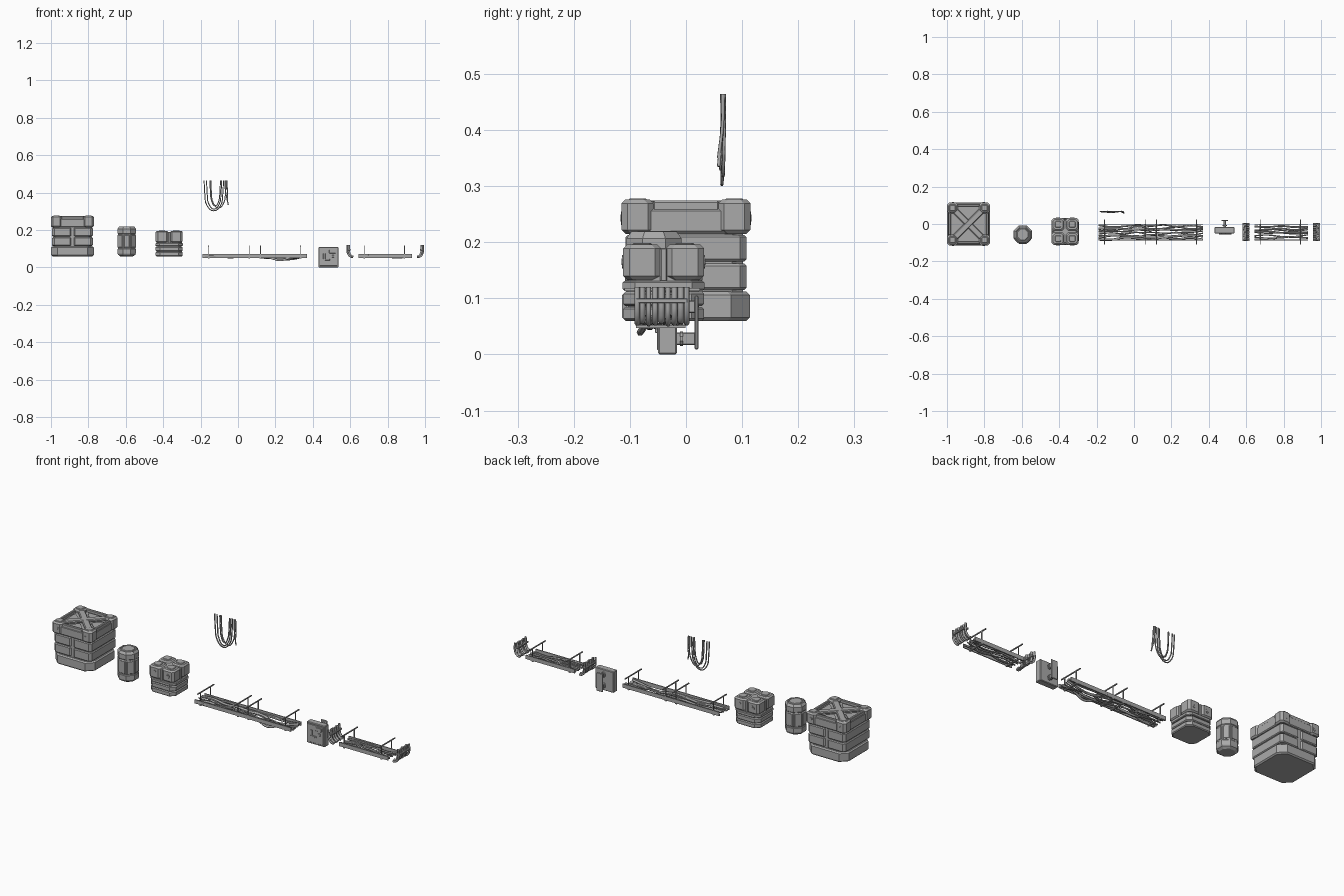
import bpy, bmesh, math, random
from mathutils import Vector, Matrix

if "Cube" in bpy.data.objects:
    bpy.data.objects.remove(bpy.data.objects["Cube"])
random.seed(4)

GREY = bpy.data.materials.new('dark_grey')
GREY.diffuse_color = (.4, .4, .4, 1)
GREY.use_nodes = True
GREY.node_tree.nodes["Principled BSDF"].inputs["Base Color"].default_value = GREY.diffuse_color


def obj_from_bm(name, bm):
    bmesh.ops.recalc_face_normals(bm, faces=bm.faces)
    me = bpy.data.meshes.new(name)
    bm.to_mesh(me)
    bm.free()
    me.materials.append(GREY)
    ob = bpy.data.objects.new(name, me)
    bpy.context.collection.objects.link(ob)
    return ob


def loft(name, rings):
    """Skin a stack of equal-length point rings and cap both ends."""
    bm = bmesh.new()
    vs = [[bm.verts.new(p) for p in r] for r in rings]
    n = len(rings[0])
    for a, b in zip(vs, vs[1:]):
        for i in range(n):
            bm.faces.new((a[i], a[(i + 1) % n], b[(i + 1) % n], b[i]))
    bm.faces.new(vs[0][::-1])
    bm.faces.new(vs[-1])
    return obj_from_bm(name, bm)


def cut_rect(cx, cy, hx, hy, c, z):
    """Rectangle with cut corners."""
    pts = [(hx, -hy + c), (hx, hy - c), (hx - c, hy), (-hx + c, hy),
           (-hx, hy - c), (-hx, -hy + c), (-hx + c, -hy), (hx - c, -hy)]
    return [(cx + x, cy + y, z) for x, y in pts]


def slab(name, cx, cy, hx, hy, z0, z1, c=.015, e=.004):
    """Cut-corner block with chamfered top and bottom edges."""
    return loft(name, [cut_rect(cx, cy, hx - i, hy - i, c, z) for i, z in
                       ((e, z0), (0, z0 + e), (0, z1 - e), (e, z1))])


def box(name, c, s, bevel=0, rot=0):
    bm = bmesh.new()
    bmesh.ops.create_cube(bm, size=1, matrix=Matrix.Diagonal((*s, 1)))
    if bevel:
        bmesh.ops.bevel(bm, geom=bm.edges[:], offset=bevel, segments=1, affect='EDGES')
    ob = obj_from_bm(name, bm)
    ob.location = c
    ob.rotation_euler.z = rot
    return ob


def disc(name, c, r, depth, n=10):
    """Short cylinder whose axis runs along y."""
    bm = bmesh.new()
    bmesh.ops.create_cone(bm, cap_ends=True, segments=n, radius1=r, radius2=r, depth=depth,
                          matrix=Matrix.Rotation(math.pi / 2, 4, 'X'))
    ob = obj_from_bm(name, bm)
    ob.location = c
    return ob


def cable(name, pts, r):
    cu = bpy.data.curves.new(name, 'CURVE')
    cu.dimensions = '3D'
    cu.bevel_depth, cu.bevel_resolution, cu.resolution_u = r, 1, 4
    cu.use_fill_caps = True
    sp = cu.splines.new('BEZIER')
    sp.bezier_points.add(len(pts) - 1)
    for bp, p in zip(sp.bezier_points, pts):
        bp.co = p
        bp.handle_left_type = bp.handle_right_type = 'AUTO'
    cu.materials.append(GREY)
    ob = bpy.data.objects.new(name, cu)
    bpy.context.collection.objects.link(ob)


# Large crate: base, stacked wall courses, capped corners, cross-braced lid
X = -.885
slab('large_crate_base', X, 0, .114, .114, .06, .112, .034, .006)
slab('large_crate_core', X, 0, .102, .102, .1, .258, .02)
for z0, z1 in ((.115, .162), (.166, .213)):
    for sx in (-1, 1):
        slab('large_crate_course', X + sx * .055, 0, .0535, .108, z0, z1, .012)
slab('large_crate_lid', X, 0, .109, .109, .216, .26, .02)
for sx in (-1, 1):
    for sy in (-1, 1):
        slab('large_crate_corner', X + sx * .086, sy * .086, .029, .029, .215, .276, .011, .007)
        slab('large_crate_corner_pad', X + sx * .086, sy * .086, .016, .016, .272, .278, .005, .002)
        disc('large_crate_bolt', (X + sx * .082, sy * .114, .243), .012, .003)
        disc('large_crate_bolt_core', (X + sx * .082, sy * .1145, .243), .006, .004)
for k in range(4):
    a = k * math.pi / 2
    u, v = Vector((math.cos(a), math.sin(a), 0)), Vector((-math.sin(a), math.cos(a), 0))
    box('large_crate_lid_edge', Vector((X, 0, .264)) + u * .1, (.014, .118, .02), .003, a)
    tri = [(.042, -.006), (.084, -.042), (.084, .042), (.042, .006)]
    loft('large_crate_lid_panel',
         [[Vector((X, 0, z)) + u * p + v * q for p, q in tri] for z in (.258, .264)])
for s in (-1, 1):
    box('large_crate_brace', (X, 0, .267 + s * .0005), (.2, .034, .014), .004, s * math.pi / 4)

# Octagonal barrel with grooved bands and raised side staves
BX, BY = -.595, -.057
prof = [(.036, .06), (.048, .068), (.051, .076), (.051, .098), (.048, .101), (.048, .105),
        (.050, .108), (.050, .172), (.048, .175), (.048, .179), (.051, .182), (.051, .207),
        (.042, .219), (.038, .219), (.036, .216)]
loft('barrel', [[(BX + r * math.cos(math.pi / 8 + i * math.pi / 4) * 1.04,
                  BY + r * math.sin(math.pi / 8 + i * math.pi / 4) * 1.04, z)
                 for i in range(8)] for r, z in prof])
for i in range(8):
    a = i * math.pi / 4
    box('barrel_stave', (BX + .046 * math.cos(a), BY + .046 * math.sin(a), .14),
        (.008, .03, .066), .002, a)
slab('barrel_cap', BX, BY, .032, .032, .212, .22, .018, .003)

# Small crate: stepped base, belt, and four lid blocks
SX, SY = -.368, -.04
slab('small_crate_base', SX, SY, .072, .072, .06, .085, .022)
slab('small_crate_wall', SX, SY, .072, .072, .086, .112, .022)
slab('small_crate_belt', SX, SY, .073, .073, .114, .131, .022, .003)
slab('small_crate_core', SX, SY, .063, .063, .07, .19, .015)
for sx in (-1, 1):
    for sy in (-1, 1):
        x, y = SX + sx * .038, SY + sy * .038
        slab('small_crate_block', x, y, .034, .034, .133, .196, .011, .007)
        slab('small_crate_block_pad', x, y, .017, .017, .193, .199, .005, .002)
        disc('small_crate_bolt', (x, SY + sy * .072, .165), .012, .004)
        disc('small_crate_bolt_core', (x, SY + sy * .073, .165), .006, .004)
    box('small_crate_strap_y', (SX + sx * .065, SY, .16), (.008, .012, .06), .002)
    box('small_crate_strap_x', (SX, SY + sx * .065, .16), (.012, .008, .06), .002)


# Cable trays: side rails, hangers with posts, and loose cables
def tray(name, x0, x1, hangers, count, sag):
    mid, length = (x0 + x1) / 2, x1 - x0
    for y in (-.086, -.004):
        box(name + '_rail', (mid, y, .062), (length, .005, .02))
    for x in hangers:
        box(name + '_hanger_bar', (x, -.0425, .116), (.005, .135, .005))
        box(name + '_support', (x, -.045, .05), (.008, .088, .005))
        for y in (-.086, -.004):
            box(name + '_post', (x, y, .086), (.004, .004, .064))
    n = max(4, round(length / .07))
    for i in range(count):
        base = -.077 + .066 * i / (count - 1)
        pts = []
        for k in range(n + 1):
            t = k / n
            drop = sag * random.random() * math.exp(-((t - .75) / .15) ** 2)
            pts.append((x0 + length * t, base + random.uniform(-.008, .008),
                        .06 + random.uniform(-.006, .008) - drop))
        cable(name + '_cable', pts, random.choice((.0035, .0045, .006)))


tray('long_tray', -.19, .368, (-.157, .06, .12, .335), 9, .024)
tray('short_tray', .645, .93, (.675, .89), 9, .008)


# Tray end pieces: cables bending from horizontal to vertical
def cable_bend(name, foot, s):
    for i in range(7):
        y, r = -.078 + .0115 * i, (.006, .0045, .0055)[i % 3]
        d = (.006, .001, .003)[i % 3]
        cable(name, [(foot, y, .053 + d), (foot + s * .01, y, .055 + d),
                     (foot + s * (.026 - d), y, .07 + d), (foot + s * (.029 - d), y, .092),
                     (foot + s * (.029 - d), y, .12)], r)
    box(name + '_clamp', (foot + s * .026, -.043, .096), (.022, .092, .008), .001)
    for y in (-.087, .001):
        cable(name + '_rail', [(foot, y, .056), (foot + s * .014, y, .057),
                               (foot + s * .03, y, .078), (foot + s * .031, y, .12)], .005)


cable_bend('left_cable_bend', .616, -1)
cable_bend('right_cable_bend', .958, 1)

# Wall panel with raised fittings and a rear mount
box('panel_box', (.484, -.033, .055), (.106, .034, .11), .003)
box('panel_frame', (.484, -.05, .055), (.092, .004, .094), .0015)
box('panel_screen', (.504, -.0525, .085), (.034, .005, .018), .001)
box('panel_switch', (.461, -.0525, .06), (.012, .006, .03), .001)
box('panel_slot', (.478, -.0525, .042), (.026, .005, .008), .001)
box('panel_button', (.508, -.0525, .06), (.012, .006, .012), .001)
box('panel_mount_plate', (.485, .0185, .057), (.036, .007, .096), .002)
for z in (.028, .085):
    box('panel_mount_arm', (.485, 0, z), (.012, .036, .022), .002)
    disc('panel_mount_collar', (.485, -.008, z), .013, .006)

# Hanging loops of cable
for xl, xr, zb, y in ((-.181, -.078, .303, .066), (-.168, -.088, .312, .067), (-.15, -.094, .33, .064),
                      (-.145, -.064, .318, .068)):
    m, h = (xl + xr) / 2, (xr - xl) / 2
    cable('hanging_loop', [(xl, y, .464), (xl + .003, y, .4), (m - h * .7, y - .001, zb + .028),
                           (m, y - .002, zb), (m + h * .7, y - .001, zb + .028),
                           (xr - .003, y, .4), (xr, y, .464)], .003)
for x, e, z in ((-.07, -.052, .335), (-.06, -.056, .35)):
    cable('hanging_end', [(x, .066, .464), (x + .003, .065, .41), (e, .058, z)], .003)
